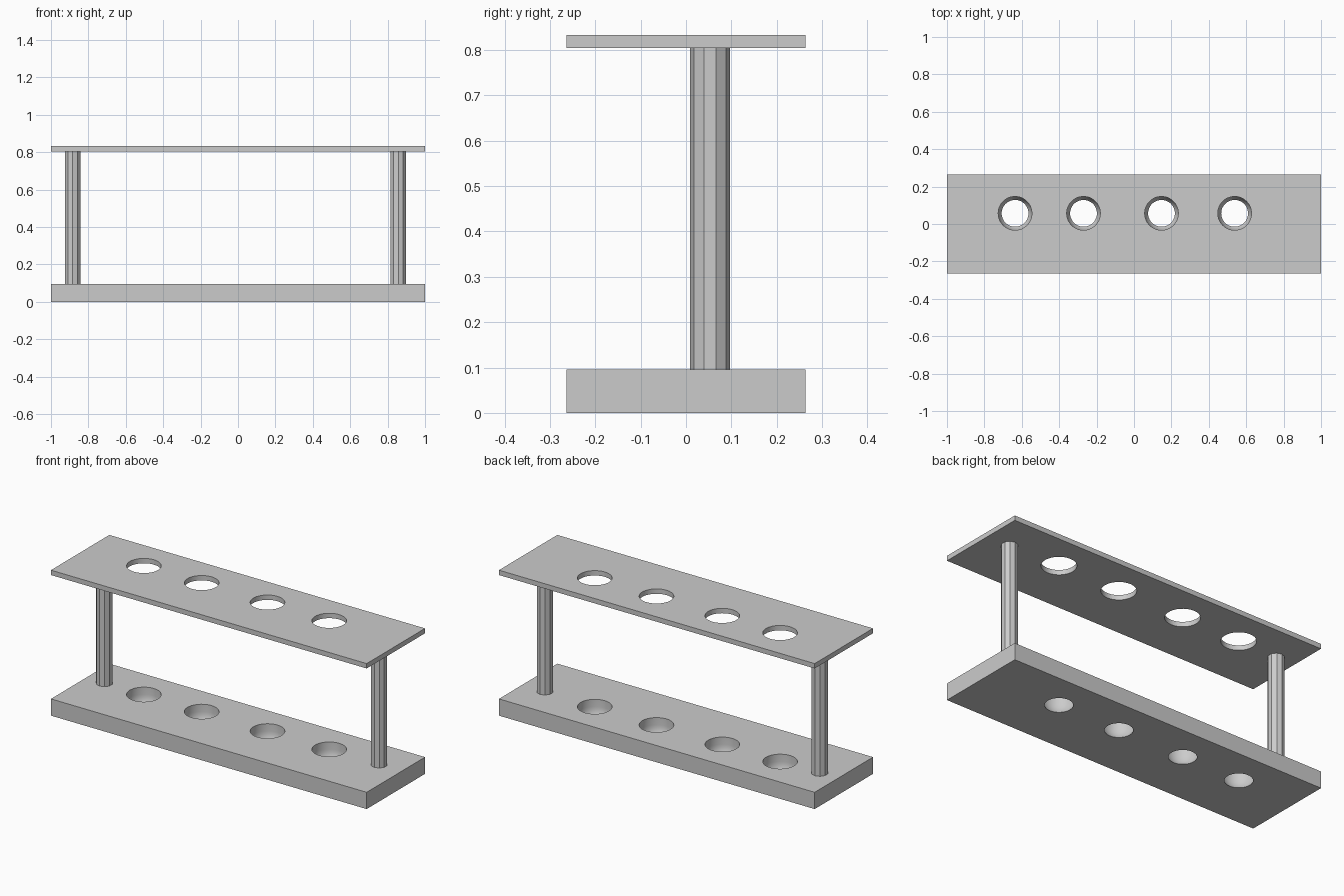
import bpy, bmesh
from math import sin, cos, pi

if "Cube" in bpy.data.objects:
    bpy.data.objects.remove(bpy.data.objects["Cube"])

HOLES_X = (-0.636, -0.27, 0.147, 0.538)
HOLE_Y, HOLE_R = 0.057, 0.09
BASE_TOP, PLATE_BOTTOM, PLATE_TOP = 0.096, 0.805, 0.833
ROUND_Z = 0.054          # height where the tube bore starts to round off
SEGMENTS = 48


def add_object(name, bm):
    bmesh.ops.recalc_face_normals(bm, faces=bm.faces)
    mesh = bpy.data.meshes.new(name)
    bm.to_mesh(mesh)
    bm.free()
    obj = bpy.data.objects.new(name, mesh)
    bpy.context.collection.objects.link(obj)
    return obj


def slab(name, z0, z1):
    bm = bmesh.new()
    bmesh.ops.create_cube(bm, size=1)
    bmesh.ops.scale(bm, vec=(2, 0.528, z1 - z0), verts=bm.verts)
    bmesh.ops.translate(bm, vec=(0, 0, (z0 + z1) / 2), verts=bm.verts)
    return add_object(name, bm)


def post(name, x):
    bm = bmesh.new()
    bmesh.ops.create_cone(bm, cap_ends=True, segments=10, radius1=0.044,
                          radius2=0.044, depth=PLATE_BOTTOM - BASE_TOP)
    obj = add_object(name, bm)
    # ten-sided, with corners pointing to the front and back
    for v in obj.data.vertices:
        v.co.x += x
        v.co.y += 0.053
        v.co.z += (PLATE_BOTTOM + BASE_TOP) / 2
    return obj


def tube_cutter():
    # four test-tube shapes: straight wall with a rounded lower end
    profile = [(HOLE_R, 1.0)]
    for i in range(9):
        a = i * pi / 18
        profile.append((HOLE_R * cos(a), ROUND_Z - HOLE_R * sin(a)))
    bm = bmesh.new()
    for x in HOLES_X:
        rings = [[bm.verts.new((x + r * cos(2 * pi * k / SEGMENTS),
                                HOLE_Y + r * sin(2 * pi * k / SEGMENTS), z))
                  for k in range(SEGMENTS)] for r, z in profile]
        for a, b in zip(rings, rings[1:]):
            for k in range(SEGMENTS):
                n = (k + 1) % SEGMENTS
                bm.faces.new((a[k], a[n], b[n], b[k]))
        bm.faces.new(rings[0])
        bm.faces.new(rings[-1])
    return add_object("tube_cutter", bm)


# Thick base and thin top plate
base = slab("base", 0, BASE_TOP)
top_plate = slab("top_plate", PLATE_BOTTOM, PLATE_TOP)

# Tube holes cut through both
cutter = tube_cutter()
for part in (base, top_plate):
    mod = part.modifiers.new("tube_holes", 'BOOLEAN')
    mod.operation = 'DIFFERENCE'
    mod.solver = 'EXACT'
    mod.object = cutter
    bpy.ops.object.select_all(action='DESELECT')
    part.select_set(True)
    bpy.context.view_layer.objects.active = part
    bpy.ops.object.modifier_apply(modifier=mod.name)
    bpy.ops.object.shade_smooth_by_angle(angle=pi / 6)
bpy.data.objects.remove(cutter)

# Supporting posts
post("left_post", -0.884)
post("right_post", 0.857)
